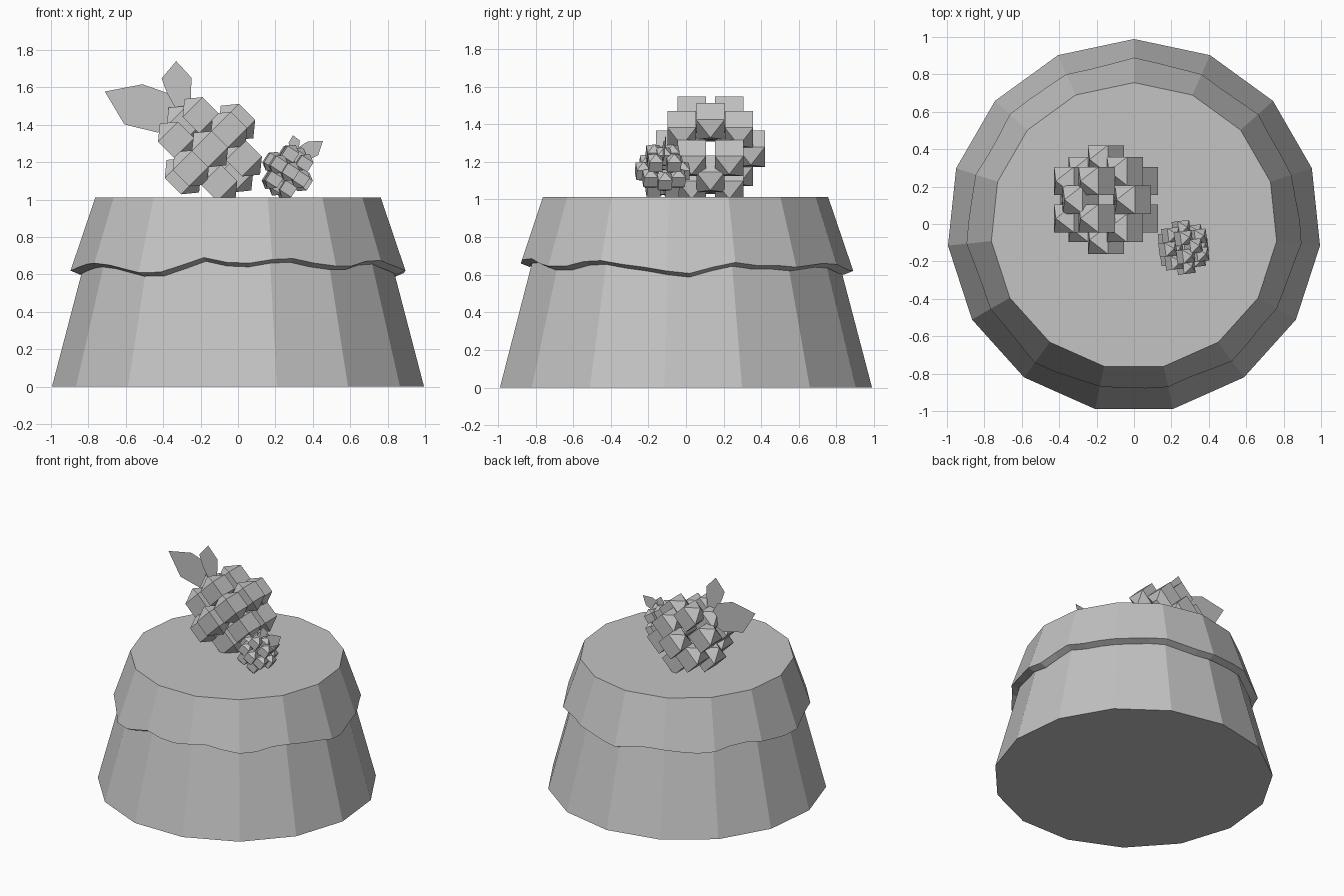
import bpy, bmesh, math
from mathutils import Matrix, Vector

cube = bpy.data.objects.get("Cube")
if cube:
    bpy.data.objects.remove(cube, do_unlink=True)

SIDES, SPLIT = 15, 3
CENTRE_Y = -0.011

grey = bpy.data.materials.new("plain_grey")
grey.use_nodes = True
colour = (0.55, 0.55, 0.55, 1)
grey.diffuse_color = colour
grey.node_tree.nodes["Principled BSDF"].inputs["Base Color"].default_value = colour


def finish(name, bm, fix_normals=True):
    if fix_normals:
        bmesh.ops.recalc_face_normals(bm, faces=bm.faces)
    mesh = bpy.data.meshes.new(name)
    bm.to_mesh(mesh)
    bm.free()
    mesh.materials.append(grey)
    obj = bpy.data.objects.new(name, mesh)
    bpy.context.collection.objects.link(obj)
    return obj


def corner(i):
    a = math.radians(12) + math.tau * i / SIDES
    return Vector((math.sin(a), -math.cos(a), 0))


def outline(split):
    """Unit polygon with each straight side cut into equal pieces."""
    return [corner(i).lerp(corner(i + 1), j / split)
            for i in range(SIDES) for j in range(split)]


def ring(bm, radii, heights, split):
    pts = outline(split)
    return [bm.verts.new((p.x * r, p.y * r + CENTRE_Y, z))
            for p, r, z in zip(pts, radii, heights)]


def bridge(bm, a, b):
    n = len(a)
    for i in range(n):
        k = (i + 1) % n
        bm.faces.new((a[i], a[k], b[k], b[i]))


# Tapered base
bm = bmesh.new()
low = ring(bm, [1] * SIDES, [0] * SIDES, 1)
high = ring(bm, [0.74] * SIDES, [0.99] * SIDES, 1)
bridge(bm, low, high)
bm.faces.new(low)
bm.faces.new(high)
finish("cake_base", bm)

# Icing cap with a wavy, thick lower lip (heights in thousandths)
wave = [680, 685, 660, 645, 645, 670, 675, 655, 640, 620, 607, 640, 665, 650, 650,
        640, 650, 660, 655, 640, 625, 620, 640, 655, 655, 640, 630, 640, 660, 665,
        650, 630, 615, 620, 640, 655, 660, 650, 630, 610, 612, 650, 690, 665, 660]
edge = [w / 1000 for w in wave]
TOP = 1.012
n = len(edge)
outer_r = [0.767 + (TOP - z) * 0.34 for z in edge]
bm = bmesh.new()
top = ring(bm, [0.767] * n, [TOP] * n, SPLIT)
rim = ring(bm, outer_r, edge, SPLIT)
lip = ring(bm, [r - 0.05 for r in outer_r], [z - 0.02 for z in edge], SPLIT)
inside = ring(bm, [0.72] * n, [0.97] * n, SPLIT)
for a, b in ((top, rim), (rim, lip), (lip, inside)):
    bridge(bm, a, b)
bm.faces.new(top)
bm.faces.new(inside)
finish("icing", bm)


# Berries: stacked rings of four-sided beads around an upright local axis
def bead_places():
    for level in (-0.163, 0.163):
        for x in (-0.093, 0.093):
            for y in (-0.1, 0.1):
                yield (x, y, level)
    for i in range(8):
        a = math.tau * i / 8
        yield (0.205 * math.cos(a), 0.215 * math.sin(a), 0)
    yield (0, 0, -0.19)
    yield (0, 0, 0.19)


def berry(name, matrix):
    bm = bmesh.new()
    for place in bead_places():
        local = Matrix.Translation(place) @ Matrix.Rotation(math.pi / 4, 4, "Z")
        bmesh.ops.create_uvsphere(bm, u_segments=4, v_segments=3,
                                  radius=0.123, matrix=matrix @ local)
    finish(name, bm)


def leaf(name, points, y, matrix):
    bm = bmesh.new()
    bm.faces.new([bm.verts.new(matrix @ Vector((x, y, z))) for x, z in points])
    finish(name, bm, False)


wide_leaf = [(0, 0.2), (0.05, 0.375), (-0.01, 0.5), (-0.18, 0.615),
             (-0.23, 0.417), (-0.135, 0.26)]
tall_leaf = [(0, 0.2), (0.05, 0.375), (0.085, 0.45), (0.205, 0.46),
             (0.2, 0.34), (0.09, 0.235)]


def fruit(prefix, centre, turn, lean, size, leaf_size):
    pose = (Matrix.Translation(centre) @ Matrix.Rotation(math.radians(turn), 4, "Z")
            @ Matrix.Rotation(math.radians(-lean), 4, "Y"))
    berry(prefix + "_berry", pose @ Matrix.Scale(size, 4))
    foliage = pose @ Matrix.Scale(leaf_size, 4)
    leaf(prefix + "_wide_leaf", wide_leaf, 0.02, foliage)
    leaf(prefix + "_tall_leaf", tall_leaf, -0.03, foliage)


fruit("large", (-0.15, 0.13, 1.27), 0, 45, 1, 1)
fruit("small", (0.265, -0.125, 1.15), 187, 33, 0.49, 0.39)
